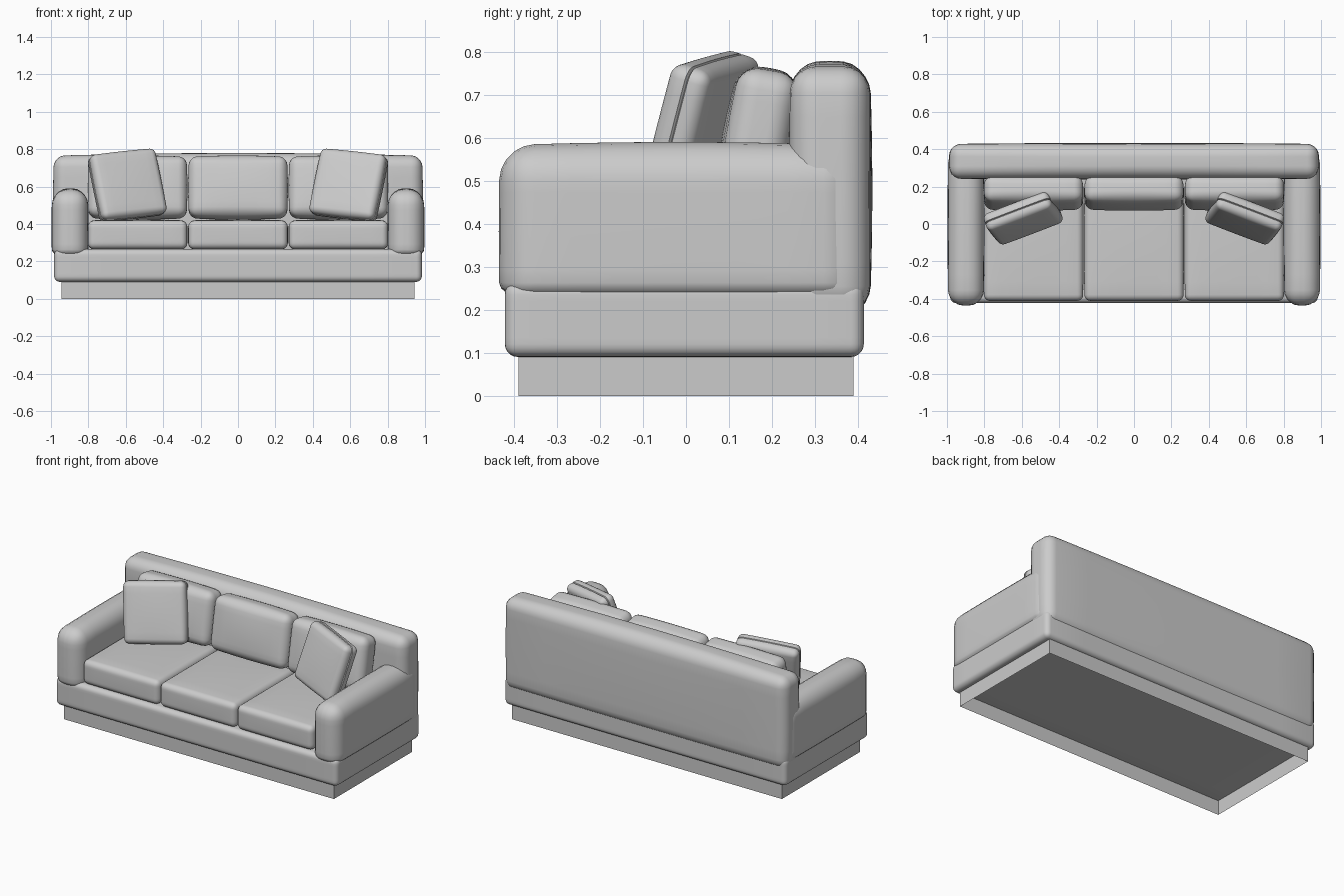
import bpy, bmesh
from math import radians
from mathutils import Matrix, Vector

if "Cube" in bpy.data.objects:
    bpy.data.objects.remove(bpy.data.objects["Cube"])


def padded_box(name, center, size, r, bulge=(0, 0, 0), rot=None, seam=0.0, squash=0.0):
    """Rounded box; faces puff out by bulge, optional seam groove round the middle."""
    half = Vector(size) / 2
    bm = bmesh.new()
    bmesh.ops.create_cube(bm, size=1, matrix=Matrix.Diagonal((*size, 1)))
    bmesh.ops.bevel(bm, geom=bm.edges[:], offset=r, segments=5, profile=0.5, affect='EDGES')

    # loop cuts for the puffed faces
    cuts = [(a, f * (half[a] - r)) for a in range(3) for f in (-0.75, -0.4, 0, 0.4, 0.75)]
    if seam:
        cuts += [(1, -0.004), (1, 0.004)]
    for axis, pos in cuts:
        n = Vector((0, 0, 0))
        n[axis] = 1
        bmesh.ops.bisect_plane(bm, geom=bm.verts[:] + bm.edges[:] + bm.faces[:],
                               plane_co=n * pos, plane_no=n, dist=1e-5)

    for v in bm.verts:
        u = [v.co[i] / half[i] for i in range(3)]
        groove = seam and abs(v.co.y) < 0.001
        for a in range(3):
            b, c = (a + 1) % 3, (a + 2) % 3
            v.co[a] += bulge[a] * u[a] * max(0, 1 - u[b] ** 2) * max(0, 1 - u[c] ** 2)
        if groove:
            v.co.x *= 1 - seam / half.x
            v.co.z *= 1 - seam / half.z
        # tighter rounding along the bottom
        low = -half.z + r
        if squash and v.co.z < low:
            v.co.z = low - (low - v.co.z) * squash

    m = Matrix.Translation(center) @ (rot.to_4x4() if rot else Matrix())
    bm.transform(m)
    bmesh.ops.recalc_face_normals(bm, faces=bm.faces[:])
    return finish(name, bm)


def finish(name, bm, smooth=True):
    me = bpy.data.meshes.new(name)
    bm.to_mesh(me)
    bm.free()
    ob = bpy.data.objects.new(name, me)
    bpy.context.collection.objects.link(ob)
    if smooth:
        bpy.ops.object.select_all(action='DESELECT')
        ob.select_set(True)
        bpy.context.view_layer.objects.active = ob
        bpy.ops.object.shade_smooth_by_angle(angle=radians(35))
    return ob


# plinth: thin-walled box, open underneath
bm = bmesh.new()
bmesh.ops.create_cube(bm, size=1, matrix=Matrix.Translation((0, 0, 0.046))
                      @ Matrix.Diagonal((1.885, 0.78, 0.092, 1)))
bm.faces.ensure_lookup_table()
bottom = [f for f in bm.faces if f.normal.z < -0.5]
bmesh.ops.delete(bm, geom=bottom, context='FACES_ONLY')
finish("plinth", bm, smooth=False)

# upholstered base and backrest
padded_box("base", (0, -0.004, 0.178), (1.966, 0.836, 0.175), 0.03)
padded_box("backrest", (0, 0.335, 0.48), (1.97, 0.186, 0.57), 0.06, (0.004, 0.006, 0.015))

# arms
for s, side in ((-1, "left"), (1, "right")):
    padded_box(f"{side}_arm", (s * 0.898, -0.016, 0.383), (0.19, 0.834, 0.40), 0.08,
               (0.004, 0.003, 0.008), squash=0.5)

# seat and back cushions
lean = Matrix.Rotation(radians(-10), 3, 'X')
for i, side in enumerate(("left", "middle", "right")):
    x = (i - 1) * 0.537
    padded_box(f"{side}_seat_cushion", (x, -0.105, 0.342), (0.53, 0.61, 0.152), 0.032,
               (0.002, 0.003, 0.008))
    padded_box(f"{side}_back_cushion", (x, 0.167, 0.595), (0.525, 0.14, 0.325), 0.045,
               (0.004, 0.014, 0.008), rot=lean)

# loose throw pillows, turned towards the middle
for s, side in ((-1, "left"), (1, "right")):
    rot = (Matrix.Rotation(radians(-s * 19), 3, 'Z') @ Matrix.Rotation(radians(-17), 3, 'X')
           @ Matrix.Rotation(radians(s * 6), 3, 'Y'))
    padded_box(f"{side}_throw_pillow", (s * 0.592, 0.03, 0.608), (0.37, 0.1, 0.36), 0.03,
               (0.004, 0.008, 0.004), rot=rot, seam=0.006)
